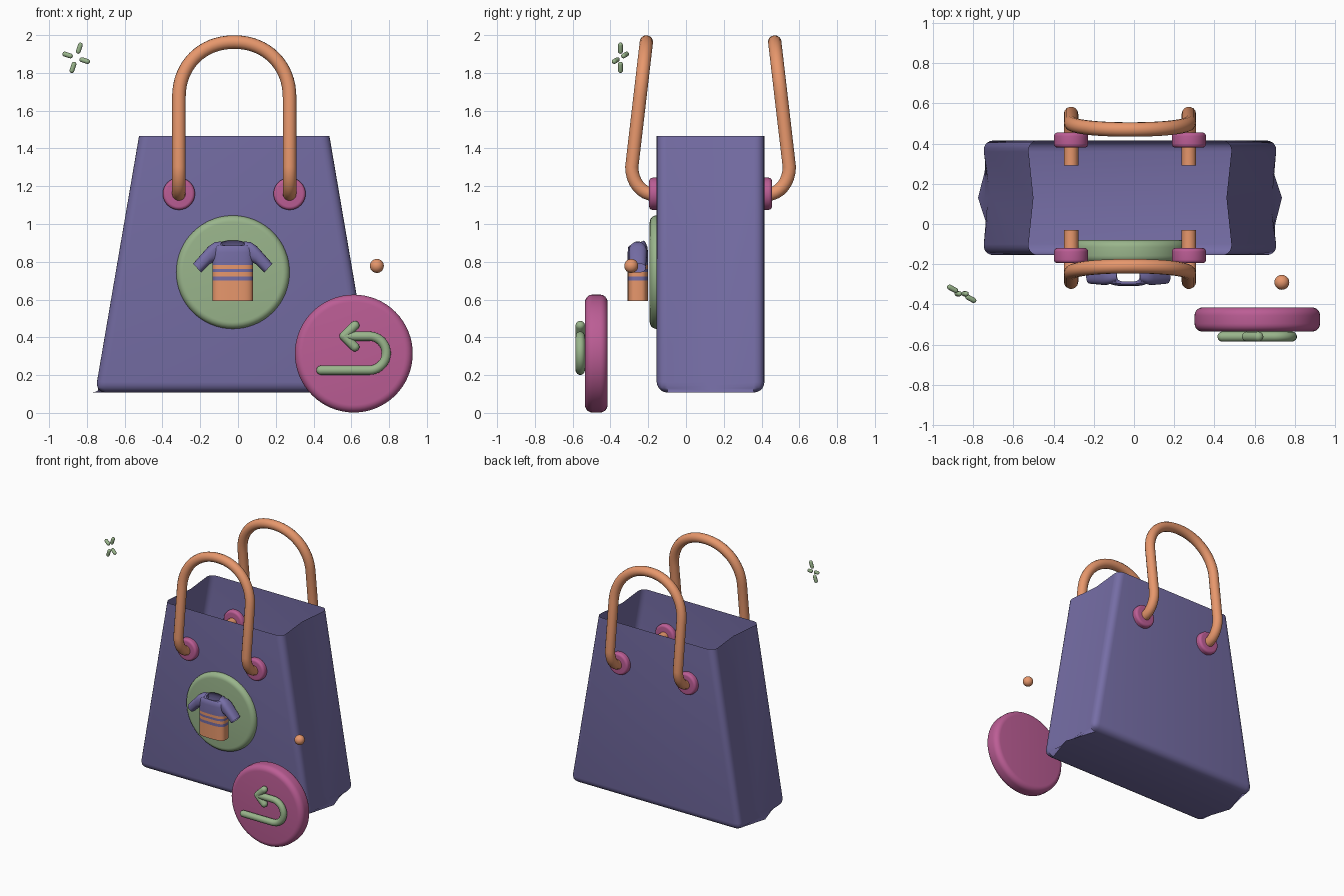
import bpy, bmesh
from math import sin, cos, pi
from mathutils import Vector

if "Cube" in bpy.data.objects:
    bpy.data.objects.remove(bpy.data.objects["Cube"])


def material(name, rgb):
    m = bpy.data.materials.new(name)
    m.diffuse_color = (*rgb, 1)
    m.use_nodes = True
    m.node_tree.nodes["Principled BSDF"].inputs["Base Color"].default_value = m.diffuse_color
    return m


PURPLE = material("purple", (0.18, 0.155, 0.38))
ORANGE = material("orange", (0.80, 0.31, 0.15))
PINK = material("pink", (0.50, 0.11, 0.30))
GREEN = material("green", (0.32, 0.46, 0.26))


def activate(o):
    bpy.ops.object.select_all(action='DESELECT')
    o.select_set(True)
    bpy.context.view_layer.objects.active = o


def mesh_object(name, bm, *mats):
    bmesh.ops.recalc_face_normals(bm, faces=bm.faces)
    me = bpy.data.meshes.new(name)
    bm.to_mesh(me)
    bm.free()
    o = bpy.data.objects.new(name, me)
    bpy.context.collection.objects.link(o)
    for m in mats:
        me.materials.append(m)
    activate(o)
    bpy.ops.object.shade_smooth_by_angle(angle=0.7)
    return o


def disc(name, x, z, r, y0, y1, bevel, mat):
    """Round-edged disc facing the front, spanning y0..y1."""
    bpy.ops.mesh.primitive_cylinder_add(vertices=64, radius=r, depth=y1 - y0,
                                        location=(x, (y0 + y1) / 2, z), rotation=(pi / 2, 0, 0))
    o = bpy.context.object
    o.name = name
    o.data.materials.append(mat)
    b = o.modifiers.new("round", 'BEVEL')
    b.width, b.segments, b.limit_method = bevel, 6, 'ANGLE'
    bpy.ops.object.modifier_apply(modifier=b.name)
    bpy.ops.object.shade_smooth_by_angle(angle=0.7)


def tube(name, pts, r, mat, round_ends=True):
    """Tube along a polyline, optionally with hemispherical ends."""
    pts = [Vector(p) for p in pts]
    path = [(p, 1.0) for p in pts]
    if round_ends:
        d0, d1 = (pts[0] - pts[1]).normalized(), (pts[-1] - pts[-2]).normalized()
        steps = [i * pi / 12 for i in range(1, 6)] + [pi / 2 - 0.05]
        path = ([(pts[0] + d0 * r * sin(a), cos(a)) for a in reversed(steps)] + path
                + [(pts[-1] + d1 * r * sin(a), cos(a)) for a in steps])
    cu = bpy.data.curves.new(name, 'CURVE')
    cu.dimensions = '3D'
    cu.bevel_depth, cu.bevel_resolution, cu.use_fill_caps = r, 5, True
    sp = cu.splines.new('POLY')
    sp.points.add(len(path) - 1)
    for q, (p, rad) in zip(sp.points, path):
        q.co, q.radius = (*p, 1), rad
    cu.materials.append(mat)
    o = bpy.data.objects.new(name, cu)
    bpy.context.collection.objects.link(o)
    activate(o)
    bpy.ops.object.convert(target='MESH')
    bpy.ops.object.shade_smooth_by_angle(angle=0.9)


def loft(bm, rings, mats=None):
    """Open skin through a list of closed rings."""
    vs = [[bm.verts.new(p) for p in ring] for ring in rings]
    for k, (a, b) in enumerate(zip(vs, vs[1:])):
        for i in range(len(a)):
            j = (i + 1) % len(a)
            f = bm.faces.new((a[i], a[j], b[j], b[i]))
            f.material_index = mats[k] if mats else 0


CX, CY = -0.02, 0.13          # bag centre

# bag: open tapered sack with folded sides and rounded corners
def bag_ring(hw, fold, z):
    d = 0.285
    return [(CX + x, CY + y, z) for x, y in
            ((-hw, -d), (hw, -d), (hw - fold, 0), (hw, d), (-hw, d), (-hw + fold, 0))]


bm = bmesh.new()
loft(bm, [bag_ring(0.745, 0.045, 0.108), bag_ring(0.51, 0.03, 1.465)])
bm.verts.ensure_lookup_table()
bm.faces.new(bm.verts[:6])
soft = [e for e in bm.edges
        if all(v.co.z < 0.2 for v in e.verts)
        or (abs(e.verts[0].co.z - e.verts[1].co.z) > 1 and abs(e.verts[0].co.y - CY) > 0.1)]
bmesh.ops.bevel(bm, geom=soft, offset=0.055, offset_type='OFFSET', segments=5,
                profile=0.5, affect='EDGES')
mesh_object("bag", bm, PURPLE)

# handles and their eyelets, front and back
HALF = 0.293
leg = [(-0.03, 1.157), (-0.17, 1.157)]
leg += [(-0.17 - 0.117 * sin(a), 1.157 + 0.145 * (1 - cos(a)))
        for a in (i * pi / 16 for i in range(1, 9))]
ARCH_Z, TOP_Z = 1.67, 1.963


def lean(z):
    return -0.287 + (z - 1.302) * 0.077 / 0.66


for side, label in ((1, "front"), (-1, "back")):
    def flip(y):
        return y if side == 1 else 2 * CY - y
    left = [(CX - HALF, flip(y), z) for y, z in leg]
    right = [(CX + HALF, flip(y), z) for y, z in reversed(leg)]
    arch = []
    for i in range(33):
        a = pi - pi * i / 32
        c, s = cos(a), sin(a)
        z = ARCH_Z + (TOP_Z - ARCH_Z) * abs(s) ** 0.95
        x = HALF * abs(c) ** 0.95 * (1 if c > 0 else -1)
        arch.append((CX + x, flip(lean(z)), z))
    tube(label + "_handle", left + arch + right, 0.036, ORANGE, False)
    y0, y1 = sorted((flip(-0.195), flip(-0.12)))
    for sx, sl in ((-1, "left"), (1, "right")):
        disc(f"{label}_{sl}_eyelet", CX + sx * HALF, 1.16, 0.085, y0, y1, 0.018, PINK)

# round patch on the bag front
disc("front_patch", -0.027, 0.745, 0.3, -0.192, -0.08, 0.035, GREEN)

# hollow shirt with striped body
SX, SY, N = -0.028, -0.255, 32


def spow(v, e):
    return abs(v) ** e * (1 if v > 0 else -1)


def body_ring(z, hw, hd, tilt=0.0):
    out = []
    for i in range(N):
        a = 2 * pi * i / N
        s = spow(sin(a), 0.6)
        out.append((SX + hw * spow(cos(a), 0.6), SY + hd * s, z + tilt * s))
    return out


def sleeve_ring(side, up, low, hd):
    out = []
    for i in range(N):
        a = 2 * pi * i / N
        t = 0.5 + 0.5 * spow(cos(a), 0.8)
        out.append((SX + side * (low[0] + (up[0] - low[0]) * t),
                    SY + hd * spow(sin(a), 0.8), low[1] + (up[1] - low[1]) * t))
    return out


bm = bmesh.new()
zs = (0.592, 0.70, 0.722, 0.745, 0.762, 0.782, 0.85)
rings = [body_ring(z, 0.108, 0.054) for z in zs]
rings += [body_ring(0.877, 0.104, 0.051), body_ring(0.893, 0.088, 0.043, 0.006),
          body_ring(0.899, 0.056, 0.032, 0.013)]
loft(bm, rings, [1, 0, 1, 0, 1, 0, 0, 0, 0])
for s in (-1, 1):
    loft(bm, [sleeve_ring(s, (0.058, 0.908), (0.095, 0.79), 0.036),
              sleeve_ring(s, (0.095, 0.904), (0.108, 0.795), 0.047),
              sleeve_ring(s, (0.128, 0.882), (0.122, 0.787), 0.048),
              sleeve_ring(s, (0.21, 0.79), (0.167, 0.743), 0.042)])
mesh_object("shirt", bm, PURPLE, ORANGE)

# return badge: disc with a curved arrow
disc("return_badge", 0.613, 0.314, 0.312, -0.535, -0.415, 0.04, PINK)
AY, AR = -0.56, 0.025
path = [(0.44, AY, 0.226)]
path += [(0.695 + 0.09 * cos(a), AY, 0.316 + 0.09 * sin(a))
         for a in (-pi / 2 + pi * i / 20 for i in range(21))]
path.append((0.57, AY, 0.406))
tube("arrow_shaft", path, AR, GREEN)
for s, label in ((1, "upper"), (-1, "lower")):
    tube("arrow_" + label + "_barb", [(0.562, AY, 0.406), (0.618, AY, 0.406 + s * 0.056)], AR, GREEN)

# floating bead
bpy.ops.mesh.primitive_uv_sphere_add(segments=32, ring_count=16, radius=0.037,
                                     location=(0.735, -0.29, 0.778))
bead = bpy.context.object
bead.name = "bead"
bead.data.materials.append(ORANGE)
bpy.ops.object.shade_smooth_by_angle(angle=0.7)

# four-ray sparkle
centre = Vector((-0.857, -0.347, 1.88))
for k, d in enumerate(((0.02, 0, 0.06), (0.055, -0.03, -0.018))):
    d = Vector(d).normalized()
    for s in (-1, 1):
        tube(f"sparkle_ray_{2 * k + (s > 0) + 1}",
             [centre + d * s * 0.036, centre + d * s * 0.071], 0.013, GREEN)
